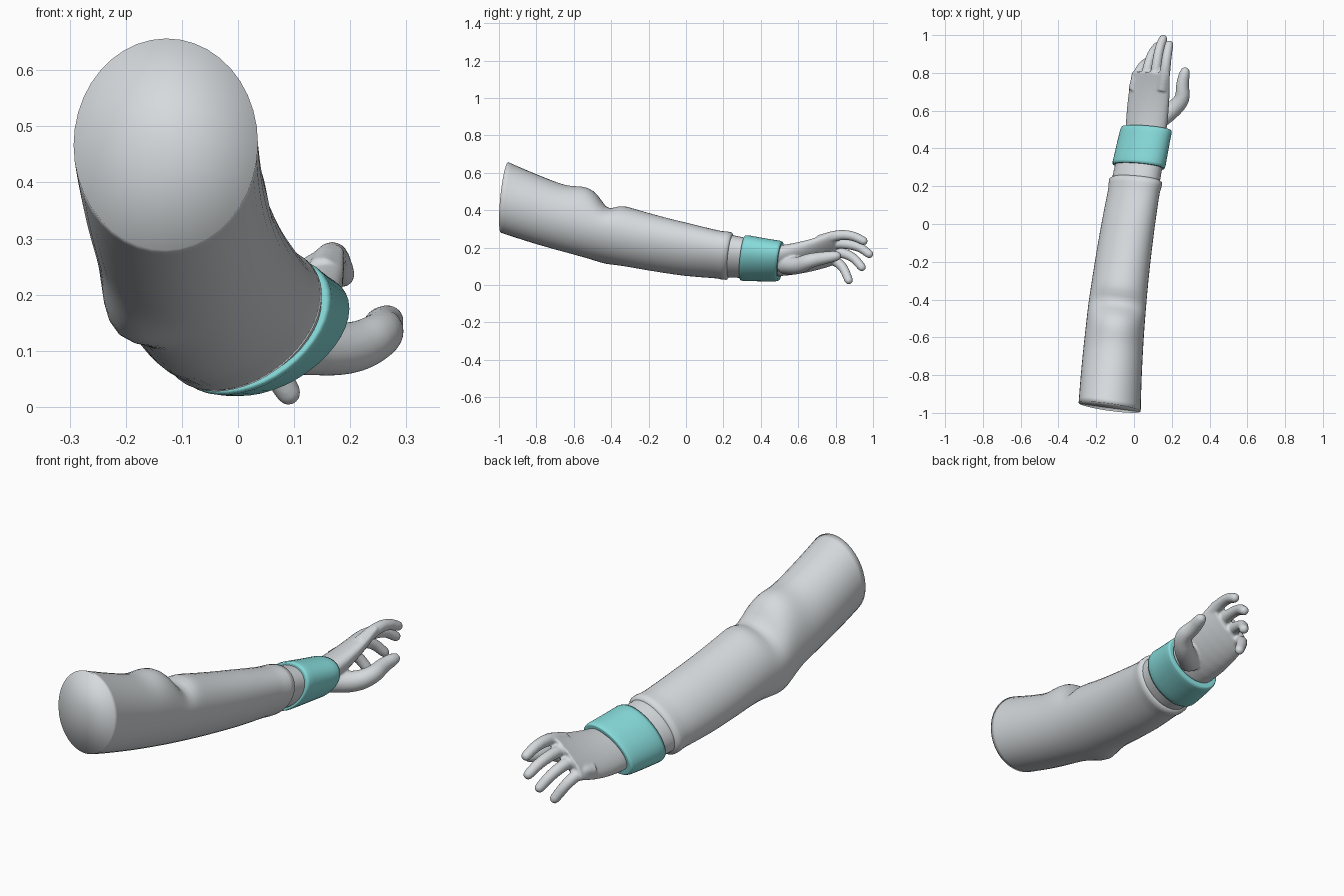
import bpy, bmesh
from math import sin, cos, pi, exp
from mathutils import Vector

if "Cube" in bpy.data.objects:
    bpy.data.objects.remove(bpy.data.objects["Cube"])

SIDES = 40
LEAN = -0.14


def material(name, colour):
    mat = bpy.data.materials.new(name)
    mat.use_nodes = True
    mat.diffuse_color = colour
    mat.node_tree.nodes["Principled BSDF"].inputs["Base Color"].default_value = colour
    return mat


grey = material("light grey", (0.67, 0.7, 0.72, 1))
aqua = material("aqua", (0.24, 0.7, 0.7, 1))


def bump(value, centre, width):
    return exp(-((value - centre) / width) ** 2)


def oval(y, centre_x, centre_z, half_width, half_height, skew, slant):
    """Sheared ellipse with the given extents, tilted to face along the arm."""
    # The pointed elbow, the puff above it and the fold across its top
    elbow = 0.18 * bump(y, -0.43, 0.1)
    lift = 0.03 * bump(y, -0.55, 0.08) - 0.04 * bump(y, -0.43, 0.05)
    ring = []
    for i in range(SIDES):
        angle = 2 * pi * i / SIDES
        push = 1 + elbow * bump(angle, 1.25 * pi, 0.45)
        dx = half_width * push * cos(angle)
        dz = half_height * push * sin(angle + skew) + lift * max(sin(angle), 0)
        ring.append(Vector((centre_x + dx, y + LEAN * dx + slant * dz, centre_z + dz)))
    return ring


def arm_ring(y, grow=0):
    """Cross-section of the clothed arm at a given distance along it."""
    centre_x = -0.03 + 0.16 * y + 0.06 * y * y
    centre_z = 0.19 - 0.18 * y + 0.11 * y * y
    half_width = 0.14 - 0.025 * y + grow
    half_height = 0.14 - 0.05 * y - 0.03 * max(y, 0) + grow
    return oval(y, centre_x, centre_z, half_width, half_height,
                0.3 * (1 + y), 0.15 + 0.05 * y)


def loft(bm, rings, capped=True):
    rows = [[bm.verts.new(point) for point in ring] for ring in rings]
    for row, following in zip(rows, rows[1:]):
        for i in range(len(row)):
            bm.faces.new((row[i - 1], row[i], following[i], following[i - 1]))
    if capped:
        for row in (rows[0], rows[-1]):
            middle = bm.verts.new(sum((v.co for v in row), Vector()) / len(row))
            for i in range(len(row)):
                bm.faces.new((row[i - 1], row[i], middle))


def digit(bm, path, thick, thin):
    """Round tapered finger along a smoothed path, with a domed tip."""
    points = [Vector(p) for p in path]
    for _ in range(3):
        cut = [p.lerp(q, f) for p, q in zip(points, points[1:]) for f in (0.25, 0.75)]
        points = [points[0], *cut, points[-1]]
    last = len(points) - 1
    radii = [thick + (thin - thick) * i / last for i in range(last + 1)]
    tip = points[-1]
    axis = (tip - points[-2]).normalized()
    for k in range(1, 6):
        angle = k * pi / 12
        points.append(tip + axis * thin * sin(angle))
        radii.append(thin * cos(angle))
    rings = []
    for i, (point, radius) in enumerate(zip(points, radii)):
        along = points[min(i + 1, len(points) - 1)] - points[max(i - 1, 0)]
        turn = along.to_track_quat('Z', 'Y')
        angles = [2 * pi * j / SIDES for j in range(SIDES)]
        rings.append([point + turn @ Vector((cos(a), sin(a), 0)) * radius for a in angles])
    loft(bm, rings)


def finish(name, bm, mat):
    bmesh.ops.recalc_face_normals(bm, faces=bm.faces)
    mesh = bpy.data.meshes.new(name)
    bm.to_mesh(mesh)
    bm.free()
    mesh.materials.append(mat)
    mesh.shade_smooth()
    part = bpy.data.objects.new(name, mesh)
    bpy.context.collection.objects.link(part)
    return part


# Sleeve with a raised hem that turns in at the wrist
bm = bmesh.new()
rings = []
for i in range(49):
    y = -0.97 + i / 40
    rings.append(arm_ring(y, 0.006 * bump(y, 0.22, 0.03)))
rings.append(arm_ring(0.24, -0.01))
loft(bm, rings)
finish("sleeve", bm, grey)

# Inner band between the hem and the cuff
bm = bmesh.new()
loft(bm, [arm_ring(y, -0.008) for y in (0.2, 0.25, 0.3, 0.35)])
finish("inner_band", bm, grey)

# Cuff: a thick band with rounded rims, open at the hand
bm = bmesh.new()
rings = []
for k in range(25):
    angle = 2 * pi * k / 24 - pi / 2
    along = max(-1, min(1, 1.2 * cos(angle)))
    out = max(-1, min(1, 1.5 * sin(angle)))
    rings.append(arm_ring(0.405 + 0.1 * along, 0.014 * out - 0.006))
loft(bm, rings, capped=False)
bmesh.ops.remove_doubles(bm, verts=bm.verts, dist=0.0001)
finish("cuff", bm, aqua)

# Palm: flattens and turns thumb side up towards the knuckles
bm = bmesh.new()
rings = []
for i in range(9):
    t = i / 8
    rings.append(oval(0.4 + 0.4 * t, 0.055 + 0.035 * t, 0.125 + 0.075 * t * t,
                      0.1 + 0.04 * t * (1 - t), 0.08 + 0.01 * t, 0.4 + 0.6 * t, 0.1))
loft(bm, rings)

# Fingers from the smallest to the first, each curled less than the one before
for s, (joint, tip) in enumerate([(0.84, 0.87), (0.89, 0.94), (0.92, 0.98), (0.89, 0.95)]):
    digit(bm, [
        (0.05 * s, 0.71, 0.125 + 0.037 * s),
        (0.015 + 0.05 * s, 0.78 + 0.01 * s, 0.14 + 0.043 * s),
        (0.045 + 0.043 * s, joint, 0.1 + 0.055 * s),
        (0.09 + 0.032 * s, tip, 0.025 + 0.07 * s),
    ], 0.031, 0.022)

# Thumb
digit(bm, [(0.1, 0.53, 0.11), (0.2, 0.6, 0.1), (0.26, 0.66, 0.13),
           (0.255, 0.74, 0.145), (0.27, 0.805, 0.155)], 0.055, 0.025)

# Fuse palm, thumb and fingers into one skin
hand = finish("hand", bm, grey)
fuse = hand.modifiers.new("fuse", 'REMESH')
fuse.mode = 'VOXEL'
fuse.voxel_size = 0.006
fuse.use_smooth_shade = True
relax = hand.modifiers.new("relax", 'SMOOTH')
relax.iterations = 5
